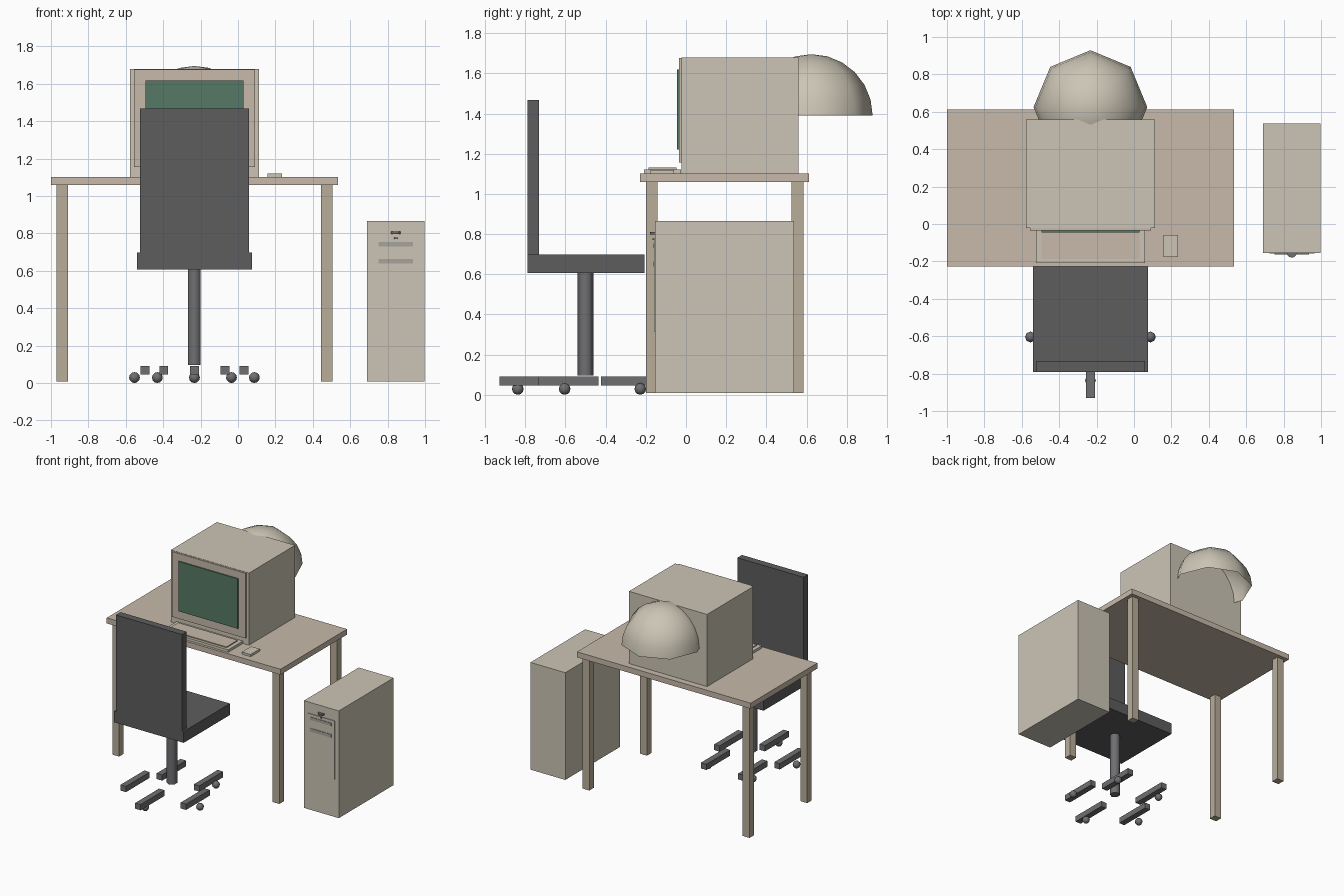
import bpy, bmesh, math

if "Cube" in bpy.data.objects:
    bpy.data.objects.remove(bpy.data.objects["Cube"])

COLORS = {
    "beige": (0.60, 0.56, 0.46, 1), "tan": (0.57, 0.49, 0.40, 1),
    "wood": (0.48, 0.42, 0.32, 1), "green": (0.09, 0.19, 0.13, 1),
    "charcoal": (0.11, 0.11, 0.11, 1), "metal": (0.16, 0.16, 0.17, 1),
    "slot": (0.38, 0.37, 0.33, 1),
}
mats = {}
for key, col in COLORS.items():
    mats[key] = bpy.data.materials.new(key)
    mats[key].diffuse_color = col


def finish(name, bm, color, loc, smooth=False):
    bmesh.ops.recalc_face_normals(bm, faces=bm.faces)
    for f in bm.faces:
        f.smooth = smooth and abs(f.normal.z) < 0.999
    me = bpy.data.meshes.new(name)
    bm.to_mesh(me)
    bm.free()
    me.materials.append(mats[color])
    ob = bpy.data.objects.new(name, me)
    ob.location = loc
    bpy.context.collection.objects.link(ob)
    return ob


def box(name, x, y, z, color):
    """Box from (min, max) ranges on each axis."""
    bm = bmesh.new()
    bmesh.ops.create_cube(bm, size=1)
    bmesh.ops.scale(bm, verts=bm.verts, vec=[r[1] - r[0] for r in (x, y, z)])
    return finish(name, bm, color, [(r[0] + r[1]) / 2 for r in (x, y, z)])


def cylinder(name, loc, radius, height, sides, color):
    bm = bmesh.new()
    bmesh.ops.create_cone(bm, cap_ends=True, segments=sides, radius1=radius,
                          radius2=radius, depth=height)
    # one corner faces along y
    for v in bm.verts:
        v.co.x, v.co.y = -v.co.y, v.co.x
    ob = finish(name, bm, color, loc, True)
    me = ob.data
    top = max(v.co.y for v in me.vertices)
    if top < radius * 0.98:      # corners landed on flats: turn half a step
        ob.rotation_euler.z = math.pi / sides
    return ob


def sphere(name, loc, radius, seg, rings, color, half=False):
    bm = bmesh.new()
    bmesh.ops.create_uvsphere(bm, u_segments=seg, v_segments=rings, radius=radius)
    if half:
        low = [v for v in bm.verts if v.co.z < -1e-4]
        bmesh.ops.delete(bm, geom=low, context='VERTS')
    ob = finish(name, bm, color, loc)
    for p in ob.data.polygons:
        p.use_smooth = True
    return ob


# Desk
box("desk_top", (-1.0, 0.535), (-0.228, 0.612), (1.058, 1.102), "tan")
for i, lx in enumerate([(-0.97, -0.91), (0.445, 0.505)]):
    for j, ly in enumerate([(-0.20, -0.143), (0.526, 0.584)]):
        box(f"desk_leg_{i}{j}", lx, ly, (0.008, 1.058), "wood")

# Monitor
CX = -0.233
box("monitor_body", (CX - 0.345, CX + 0.345), (-0.022, 0.56), (1.102, 1.678), "beige")
box("monitor_bezel", (CX - 0.323, CX + 0.323), (-0.036, -0.022), (1.156, 1.676), "tan")
box("monitor_screen", (CX - 0.262, CX + 0.262), (-0.045, -0.036), (1.22, 1.618), "green")
sphere("monitor_rear_dome", (CX, 0.625, 1.391), 0.304, 8, 12, "beige", half=True)

# Keyboard and mouse
box("keyboard_base", (CX - 0.292, CX + 0.292), (-0.208, -0.024), (1.102, 1.122), "beige")
box("keyboard_keys", (CX - 0.262, CX + 0.262), (-0.187, -0.047), (1.122, 1.13), "tan")
box("mouse", (0.158, 0.235), (-0.176, -0.06), (1.102, 1.12), "beige")

# Tower
box("tower_case", (0.69, 0.998), (-0.154, 0.537), (0.009, 0.865), "beige")
box("tower_front_panel", (0.725, 0.965), (-0.159, -0.154), (0.312, 0.777), "beige")
for i, sz in enumerate([(0.731, 0.754), (0.638, 0.664)]):
    box(f"drive_slot_{i}", (0.752, 0.936), (-0.163, -0.159), sz, "slot")
cylinder("power_button", (0.844, -0.154, 0.803), 0.026, 0.012, 12, "metal")
cylinder("indicator_light", (0.844, -0.157, 0.774), 0.010, 0.008, 8, "metal")

# Chair
CY = -0.50
box("chair_seat", (CX - 0.307, CX + 0.307), (-0.79, -0.207), (0.606, 0.697), "charcoal")
box("chair_back", (CX - 0.292, CX + 0.292), (-0.79, -0.732), (0.697, 1.467), "charcoal")
cylinder("chair_post", (CX, CY, 0.351), 0.039, 0.51, 6, "metal")

# Five base bars and casters spaced round the post
for i in range(5):
    a = -math.pi / 2 + i * math.tau / 5
    c, s = math.cos(a), math.sin(a)
    bx, by = CX + 0.279 * c, CY + 0.279 * s
    box(f"base_bar_{i}", (bx - 0.024, bx + 0.024), (by - 0.15, by + 0.15),
        (0.045, 0.091), "metal")
    sphere(f"caster_{i}", (CX + 0.337 * c, CY + 0.337 * s, 0.029), 0.029, 8, 6, "metal")

for m in bpy.data.materials:
    if m.users and not m.is_grease_pencil:
        m.use_nodes = True
        m.node_tree.nodes["Principled BSDF"].inputs["Base Color"].default_value = m.diffuse_color
